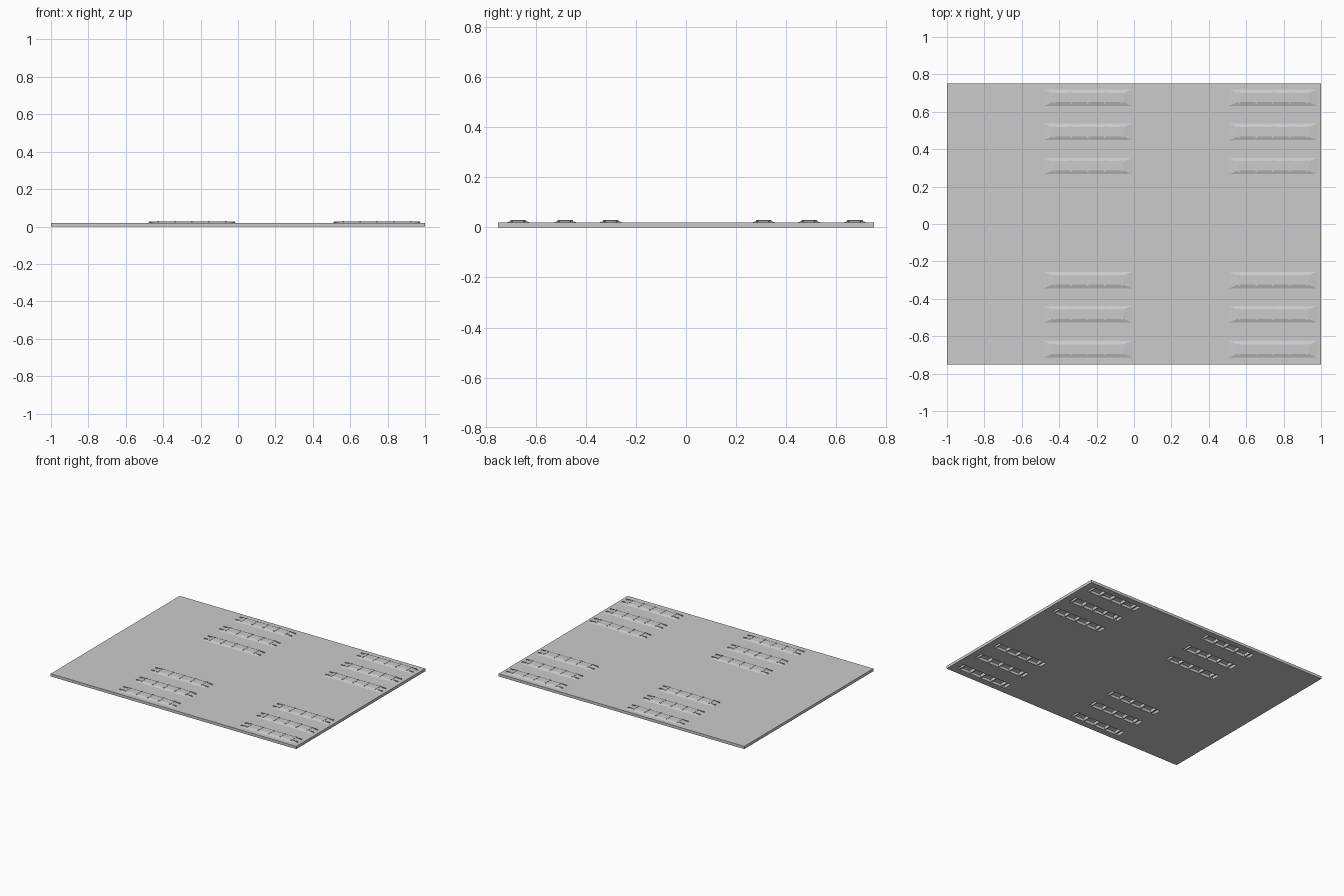
import bpy, bmesh

if "Cube" in bpy.data.objects:
    bpy.data.objects.remove(bpy.data.objects["Cube"])

T = 0.02                      # slab thickness
HX, HY = 0.205, 0.032         # half size of a vent slot


def finish(bm, name, mods=None):
    bmesh.ops.recalc_face_normals(bm, faces=bm.faces[:])
    me = bpy.data.meshes.new(name)
    bm.to_mesh(me)
    bm.free()
    ob = bpy.data.objects.new(name, me)
    bpy.context.collection.objects.link(ob)
    return ob


def tile(name, cx, cy, vents):
    # flat square slab, with rectangular slots at each vent
    xs = [cx - 0.25, cx + 0.25]
    ys = [cy - 0.25, cy + 0.25]
    if vents:
        vx = vents[0][0]
        xs += [vx - HX, vx + HX]
        for _, vy in vents:
            ys += [vy - HY, vy + HY]
    xs.sort()
    ys.sort()
    bm = bmesh.new()
    grid = [[bm.verts.new((x, y, 0)) for y in ys] for x in xs]
    for i in range(len(xs) - 1):
        for j in range(len(ys) - 1):
            if vents and i == 1 and j % 2 == 1:
                continue
            bm.faces.new((grid[i][j], grid[i + 1][j], grid[i + 1][j + 1], grid[i][j + 1]))
    ext = bmesh.ops.extrude_face_region(bm, geom=bm.faces[:], use_keep_orig=True)
    top = [g for g in ext["geom"] if isinstance(g, bmesh.types.BMVert)]
    bmesh.ops.translate(bm, verts=top, vec=(0, 0, T))
    return finish(bm, name)


def box(bm, x0, x1, y0, y1, z0, z1):
    r = bmesh.ops.create_cube(bm, size=1)
    for v in r["verts"]:
        v.co.x = x1 if v.co.x > 0 else x0
        v.co.y = y1 if v.co.y > 0 else y0
        v.co.z = z1 if v.co.z > 0 else z0


def vent(name, cx, cy):
    # raised sheet hood: sloped on all sides, open underneath
    bm = bmesh.new()
    lo = [(-.235, -.044), (.235, -.044), (.235, .044), (-.235, .044)]
    hi = [(-.19, -.024), (.19, -.024), (.19, .026), (-.19, .026)]
    a = [bm.verts.new((cx + x, cy + y, T)) for x, y in lo]
    b = [bm.verts.new((cx + x, cy + y, 0.027)) for x, y in hi]
    bm.faces.new(b)
    for i in range(4):
        k = (i + 1) % 4
        bm.faces.new((a[i], a[k], b[k], b[i]))
    hood = finish(bm, name + "_hood")
    sol = hood.modifiers.new("sheet", "SOLIDIFY")
    sol.thickness = 0.0015
    # cross ribs dividing the slot into four bays, and end lips
    bm = bmesh.new()
    for i in range(5):
        x = cx + (i - 2) * 0.09
        box(bm, x - .004, x + .004, cy - .031, cy + .031, 0.004, 0.0285)
    for s in (-1, 1):
        box(bm, cx + s * .21 - .02, cx + s * .21 + .02, cy - .026, cy - .022, T, 0.028)
        box(bm, cx + s * .21 - .02, cx + s * .21 + .02, cy + .02, cy + .024, T, 0.028)
    finish(bm, name + "_ribs")


# 4 x 3 floor tiles; every second tile of the outer rows is vented
ROWS = {0: (-.67, -.483, -.30), 2: (.31, .492, .675)}
for i in range(4):
    for j in range(3):
        cx, cy = -0.75 + 0.5 * i, -0.5 + 0.5 * j
        vented = i % 2 == 1 and j != 1
        spots = [(cx + (.004 if i == 1 else -.007), y) for y in ROWS[j]] if vented else []
        tile(f"{'vent' if vented else 'plain'}_tile_{i}_{j}", cx, cy, spots)
        for n, (x, y) in enumerate(spots):
            vent(f"vent_{i}_{j}_{n}", x, y)
